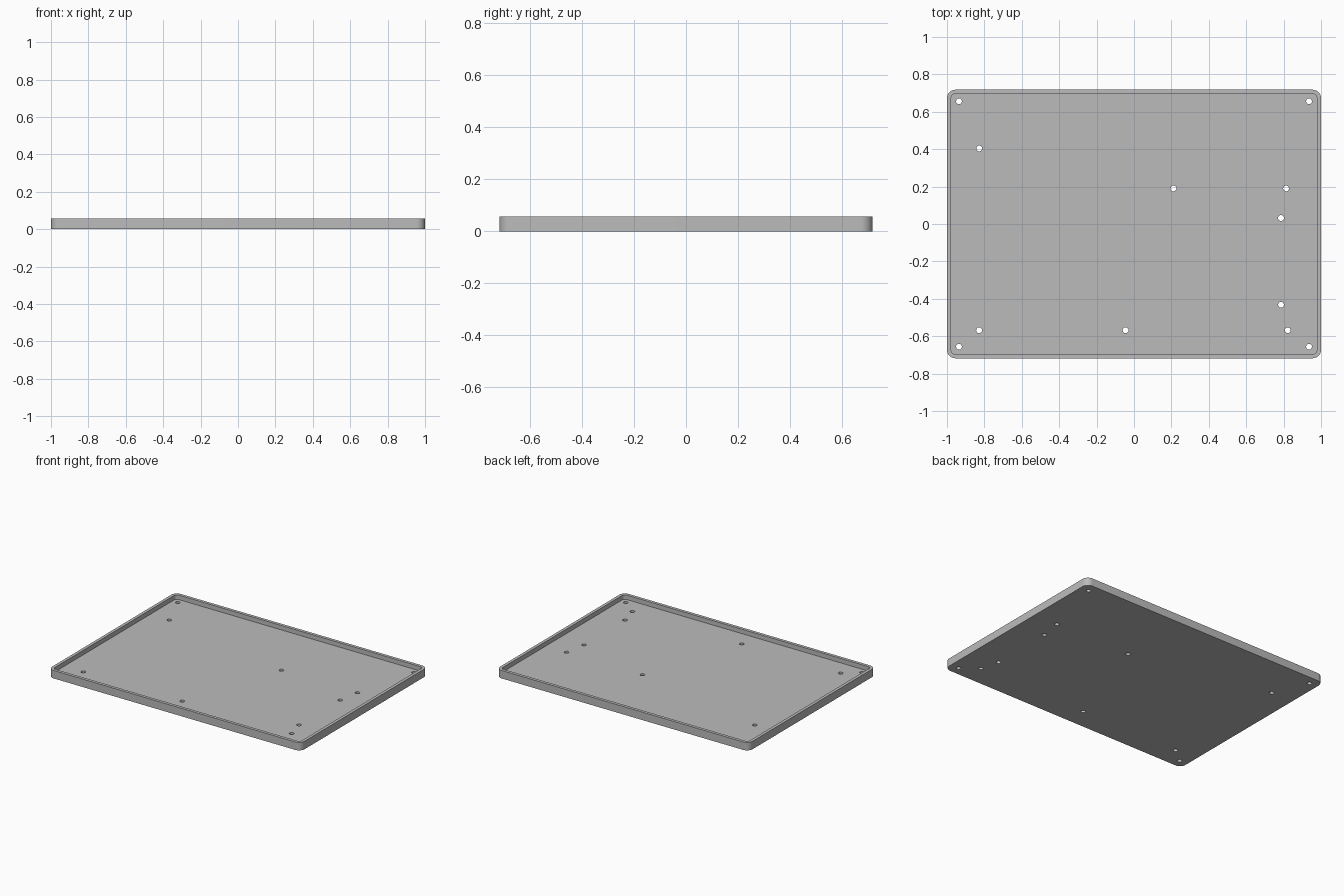
import bpy, bmesh, math

if "Cube" in bpy.data.objects:
    bpy.data.objects.remove(bpy.data.objects["Cube"])

HALF_X, HALF_Y, HEIGHT = 1.0, 0.718, 0.057
WALL, FLOOR, RADIUS = 0.022, 0.025, 0.045

grey = bpy.data.materials.new("grey")
grey.diffuse_color = (0.5, 0.5, 0.5, 1)
grey.use_nodes = True
grey.node_tree.nodes["Principled BSDF"].inputs["Base Color"].default_value = grey.diffuse_color


def rounded_outline(hx, hy, r, steps=10):
    """Counter-clockwise rounded rectangle."""
    pts = []
    for k, (sx, sy) in enumerate([(1, 1), (-1, 1), (-1, -1), (1, -1)]):
        for i in range(steps + 1):
            a = math.pi / 2 * (k + i / steps)
            pts.append((sx * (hx - r) + r * math.cos(a), sy * (hy - r) + r * math.sin(a)))
    return pts


def circle_outline(cx, cy, r, n=24):
    return [(cx + r * math.cos(2 * math.pi * i / n), cy + r * math.sin(2 * math.pi * i / n))
            for i in range(n)]


def prism(name, outlines, z0, z1):
    """Extrude closed outlines from z0 to z1 into one object."""
    bm = bmesh.new()
    for pts in outlines:
        low = [bm.verts.new((x, y, z0)) for x, y in pts]
        top = [bm.verts.new((x, y, z1)) for x, y in pts]
        bm.faces.new(low[::-1])
        bm.faces.new(top)
        for i in range(len(pts)):
            j = (i + 1) % len(pts)
            bm.faces.new((low[i], low[j], top[j], top[i]))
    mesh = bpy.data.meshes.new(name)
    bm.to_mesh(mesh)
    bm.free()
    mesh.materials.append(grey)
    obj = bpy.data.objects.new(name, mesh)
    bpy.context.collection.objects.link(obj)
    return obj


# Solid tray body with rounded corners
tray = prism("tray", [rounded_outline(HALF_X, HALF_Y, RADIUS)], 0, HEIGHT)

# Shallow pocket that leaves the raised rim
pocket = prism("pocket_cutter",
               [rounded_outline(HALF_X - WALL, HALF_Y - WALL, RADIUS - WALL)],
               FLOOR, HEIGHT + 0.05)

# Screw holes: four in the corners, the rest on the mounting pattern
holes = [(sx * 0.936, sy * 0.656) for sx in (-1, 1) for sy in (-1, 1)]
holes += [(-0.828, 0.404), (0.211, 0.19), (0.813, 0.19), (0.786, 0.032),
          (0.786, -0.432), (0.822, -0.568), (-0.045, -0.568), (-0.828, -0.568)]
drill = prism("hole_cutter", [circle_outline(x, y, 0.0155) for x, y in holes],
              -0.05, HEIGHT + 0.1)

# Cut the pocket and holes, then bake the result
for cutter in (pocket, drill):
    mod = tray.modifiers.new(cutter.name, 'BOOLEAN')
    mod.operation = 'DIFFERENCE'
    mod.solver = 'EXACT'
    mod.object = cutter
    cutter.hide_render = True
bpy.context.view_layer.update()
baked = bpy.data.meshes.new_from_object(
    tray.evaluated_get(bpy.context.evaluated_depsgraph_get()))
tray.modifiers.clear()
tray.data = baked
for cutter in (pocket, drill):
    bpy.data.objects.remove(cutter)

# Smooth corners and holes, sharp rims
bpy.context.view_layer.objects.active = tray
tray.select_set(True)
bpy.ops.object.shade_smooth_by_angle(angle=math.radians(30))
